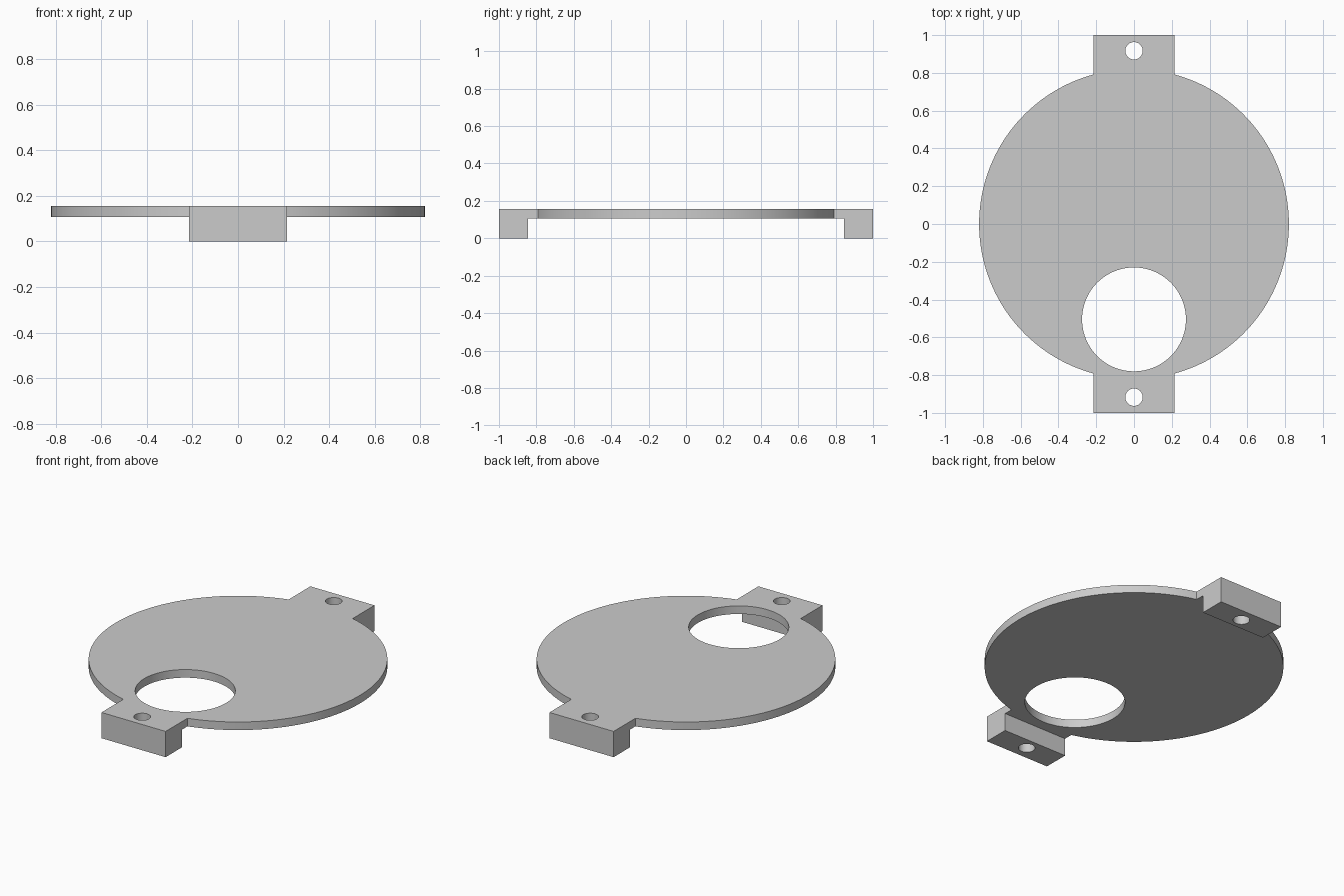
import bpy
import bmesh
import math

cube = bpy.data.objects.get("Cube")
if cube:
    bpy.data.objects.remove(cube, do_unlink=True)

PLATE_BOTTOM, TOP = 0.107, 0.156
RADIUS, TAB_HALF = 0.82, 0.215

grey = bpy.data.materials.new("plain grey")
grey.use_nodes = True
colour = (0.6, 0.6, 0.6, 1)
grey.diffuse_color = colour
grey.node_tree.nodes["Principled BSDF"].inputs["Base Color"].default_value = colour


def prism(name, outline, z0, z1):
    """Extrude a flat outline between two heights."""
    bm = bmesh.new()
    face = bm.faces.new([bm.verts.new((x, y, z0)) for x, y in outline])
    new = bmesh.ops.extrude_face_region(bm, geom=[face])["geom"]
    top = [v for v in new if isinstance(v, bmesh.types.BMVert)]
    bmesh.ops.translate(bm, verts=top, vec=(0, 0, z1 - z0))
    bmesh.ops.recalc_face_normals(bm, faces=bm.faces)
    mesh = bpy.data.meshes.new(name)
    bm.to_mesh(mesh)
    bm.free()
    mesh.materials.append(grey)
    obj = bpy.data.objects.new(name, mesh)
    bpy.context.collection.objects.link(obj)
    return obj


def arc(radius, start, end, steps, cy=0.0):
    angles = [start + (end - start) * i / steps for i in range(steps + 1)]
    return [(radius * math.cos(a), cy + radius * math.sin(a)) for a in angles]


def combine(target, other, operation):
    """Apply a boolean and discard the helper."""
    other.hide_render = True
    mod = target.modifiers.new(other.name, "BOOLEAN")
    mod.operation, mod.solver, mod.object = operation, "EXACT", other
    bpy.context.view_layer.objects.active = target
    bpy.ops.object.modifier_apply(modifier=mod.name)
    bpy.data.objects.remove(other, do_unlink=True)


# Round plate whose outline includes both mounting tabs
a = math.acos(TAB_HALF / RADIUS)
outline = (arc(RADIUS, -a, a, 72) + [(TAB_HALF, 1), (-TAB_HALF, 1)]
           + arc(RADIUS, math.pi - a, math.pi + a, 72)
           + [(-TAB_HALF, -1), (TAB_HALF, -1)])
plate = prism("mounting_plate", outline, PLATE_BOTTOM, TOP)

# Feet under the tab ends
for side, label in ((-1, "front"), (1, "back")):
    foot = [(-TAB_HALF, side * 0.845), (TAB_HALF, side * 0.845),
            (TAB_HALF, side), (-TAB_HALF, side)]
    combine(plate, prism(label + "_foot", foot, 0, TOP), "UNION")

# Large off-centre opening and the two screw holes
for name, radius, cy, steps in (("opening", 0.275, -0.505, 96),
                                ("front_screw_hole", 0.046, -0.917, 40),
                                ("back_screw_hole", 0.046, 0.917, 40)):
    circle = arc(radius, 0, math.tau, steps, cy)[:-1]
    combine(plate, prism(name, circle, -0.1, 0.3), "DIFFERENCE")

# Smooth the round walls, keep the rims sharp
bpy.ops.object.select_all(action="DESELECT")
plate.select_set(True)
bpy.context.view_layer.objects.active = plate
bpy.ops.object.shade_smooth_by_angle(angle=math.radians(30))
